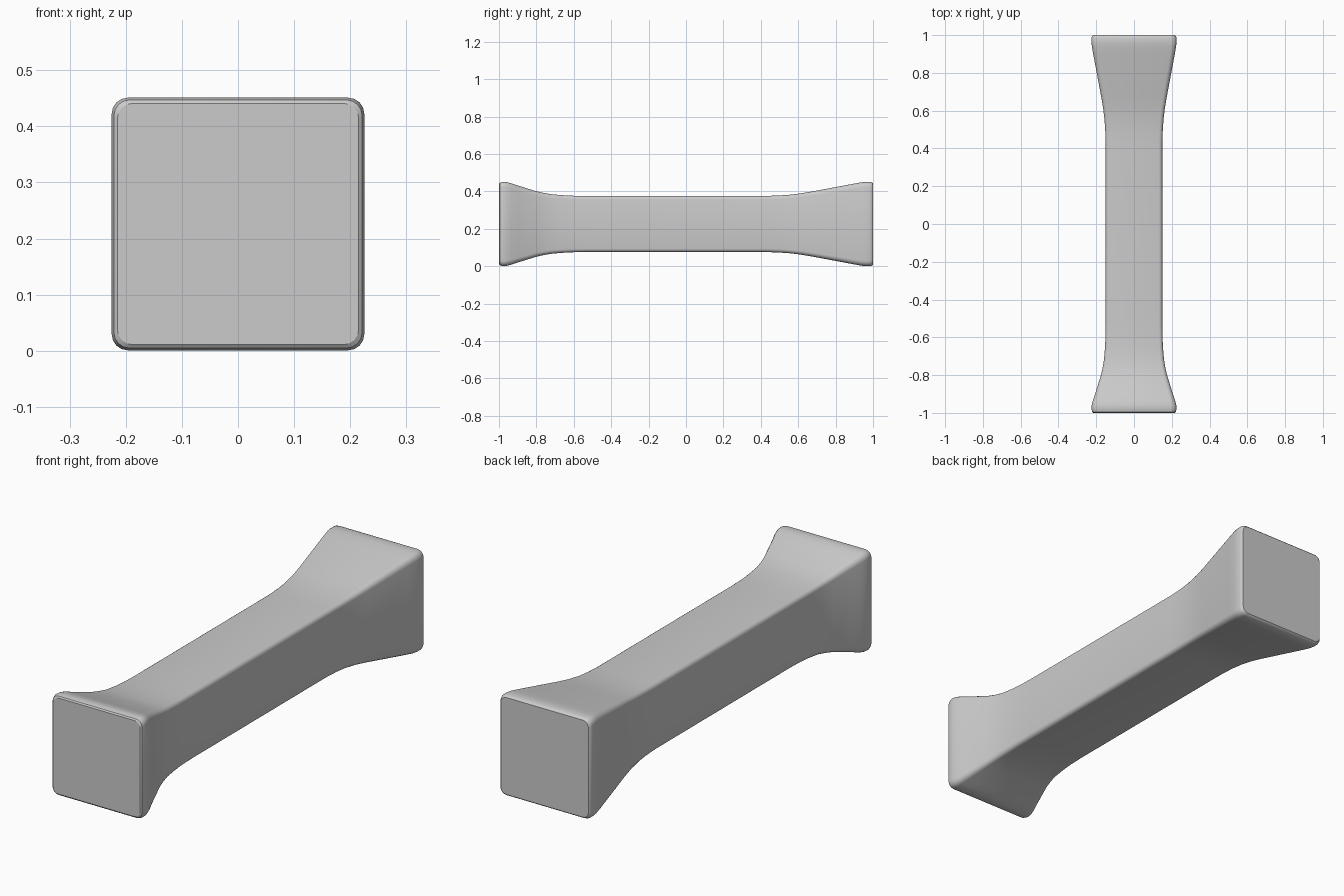
import bpy, bmesh
from math import cos, sin, pi

if "Cube" in bpy.data.objects:
    bpy.data.objects.remove(bpy.data.objects["Cube"])

CENTRE_Z = 0.226

# Length position and half-width of the square section
profile = [(-1.0, 0.215), (-0.995, 0.221), (-0.98, 0.225), (-0.96, 0.224), (-0.935, 0.218),
           (-0.90, 0.206), (-0.80, 0.175), (-0.76, 0.166), (-0.72, 0.159),
           (-0.66, 0.154), (-0.60, 0.151), (-0.52, 0.15), (0.42, 0.15),
           (0.49, 0.152), (0.55, 0.156), (0.61, 0.163), (0.67, 0.173),
           (0.90, 0.216), (0.94, 0.223), (0.96, 0.225), (0.985, 0.225),
           (0.995, 0.222), (1.0, 0.217)]


def rounded_square(half, radius, steps=4):
    """Points of a square with rounded corners, in order."""
    pts = []
    for corner in range(4):
        mid = pi / 4 + corner * pi / 2
        sx, sz = (1 if cos(mid) > 0 else -1), (1 if sin(mid) > 0 else -1)
        for i in range(steps + 1):
            a = corner * pi / 2 + i / steps * pi / 2
            pts.append((sx * (half - radius) + radius * cos(a),
                        sz * (half - radius) + radius * sin(a)))
    return pts


# Flared bar: loft the section along y and cap both ends
bm = bmesh.new()
rings = [[bm.verts.new((x, y, z + CENTRE_Z)) for x, z in rounded_square(h, h * 0.125)]
         for y, h in profile]
for a, b in zip(rings, rings[1:]):
    n = len(a)
    for i in range(n):
        bm.faces.new((a[i], a[(i + 1) % n], b[(i + 1) % n], b[i]))
bm.faces.new(rings[0])
bm.faces.new(rings[-1])
bmesh.ops.recalc_face_normals(bm, faces=bm.faces)

mesh = bpy.data.meshes.new("flared_bar")
bm.to_mesh(mesh)
bm.free()
bar = bpy.data.objects.new("flared_bar", mesh)
bpy.context.collection.objects.link(bar)
bpy.context.view_layer.objects.active = bar
bar.select_set(True)
bpy.ops.object.shade_smooth_by_angle(angle=pi / 6)
